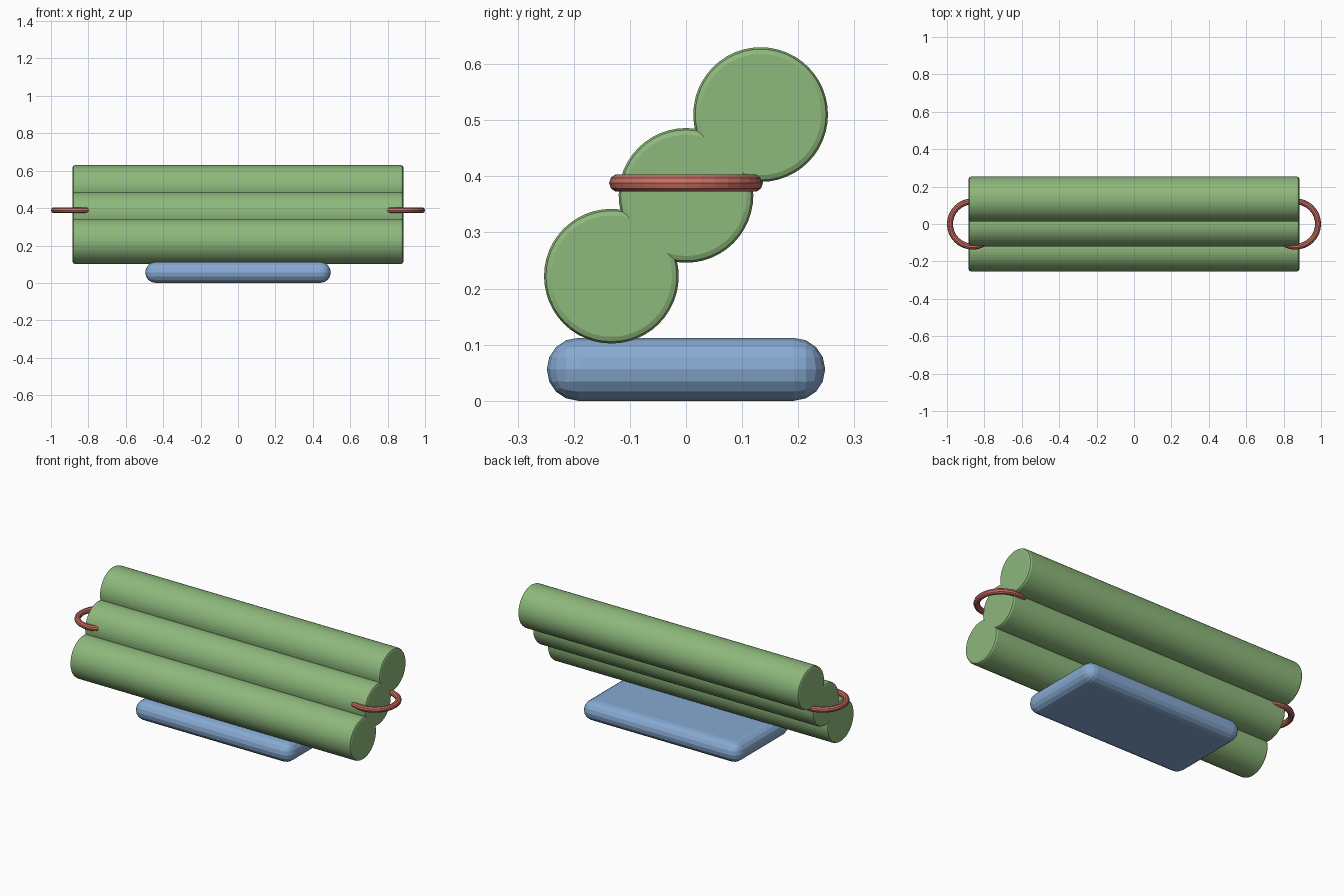
import bpy
from math import radians

if "Cube" in bpy.data.objects:
    bpy.data.objects.remove(bpy.data.objects["Cube"])


def material(name, rgb):
    m = bpy.data.materials.new(name)
    m.diffuse_color = (*rgb, 1)
    m.use_nodes = True
    m.node_tree.nodes["Principled BSDF"].inputs["Base Color"].default_value = m.diffuse_color
    return m


def bevel(obj, width, segments, angle=radians(30)):
    b = obj.modifiers.new("rounding", 'BEVEL')
    b.width = width
    b.segments = segments
    b.limit_method = 'ANGLE'
    b.angle_limit = angle


green = material("green", (0.27, 0.48, 0.2))
blue = material("blue", (0.24, 0.4, 0.64))
red = material("red", (0.6, 0.16, 0.12))

# Rounded slab base
bpy.ops.mesh.primitive_cube_add(size=1, location=(0, 0, 0.056))
base = bpy.context.object
base.name = "base"
base.scale = (0.992, 0.496, 0.112)
bpy.ops.object.transform_apply(location=False, rotation=False, scale=True)
bevel(base, 0.0555, 4)
base.data.materials.append(blue)

# Three rolls stacked on a diagonal
for name, y, z in (("lower_roll", -0.133, 0.222),
                   ("middle_roll", 0, 0.366),
                   ("upper_roll", 0.133, 0.51)):
    bpy.ops.mesh.primitive_cylinder_add(vertices=48, radius=0.12, depth=1.768,
                                        location=(0, y, z), rotation=(0, radians(90), 0))
    roll = bpy.context.object
    roll.name = name
    bevel(roll, 0.012, 2)
    roll.data.materials.append(green)

# Ring handle at each end of the middle roll
for name, side in (("left_ring", -1), ("right_ring", 1)):
    bpy.ops.mesh.primitive_torus_add(location=(side * 0.863, 0, 0.388),
                                     major_segments=32, minor_segments=10,
                                     major_radius=0.121, minor_radius=0.016)
    ring = bpy.context.object
    ring.name = name
    ring.data.materials.append(red)
